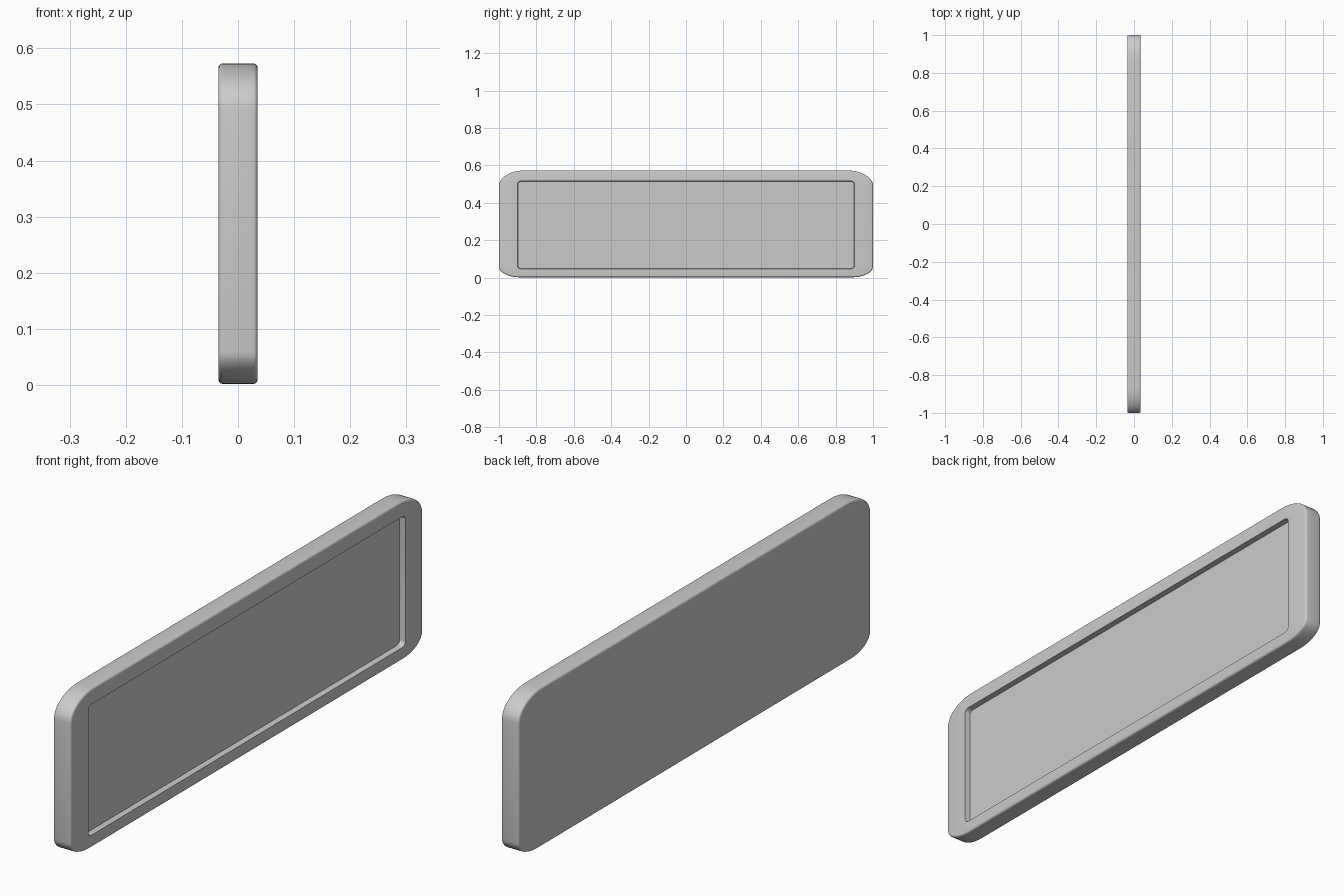
import bpy, bmesh
from math import sin, cos, pi, radians

if "Cube" in bpy.data.objects:
    bpy.data.objects.remove(bpy.data.objects["Cube"])

SEG = 10  # segments per rounded corner


def outline(y, z0, z1, top, bottom):
    """Rounded rectangle in the YZ plane; top/bottom are (y, z) corner radii."""
    pts = []
    corners = [(1, z1, 1, top), (-1, z1, 1, top), (-1, z0, -1, bottom), (1, z0, -1, bottom)]
    for i, (sy, z, sz, (ry, rz)) in enumerate(corners):
        for k in range(SEG + 1):
            a = (i + k / SEG) * pi / 2
            pts.append((sy * (y - ry) + ry * cos(a), z - sz * rz + rz * sin(a)))
    return pts


def outer(inset):
    return outline(1 - inset, 0.002 + inset, 0.573 - inset,
                   (0.135 - inset, 0.082 - inset), (0.11 - inset, 0.058 - inset))


def recess(inset=0.0):
    return outline(0.9 - inset, 0.047 + inset, 0.517 - inset, (0.022, 0.014), (0.022, 0.014))


# Panel section from flat back, over the rounded rim, down into the recess
HALF, R, FLOOR = 0.035, 0.008, 0.014
angles = [k * pi / 8 for k in range(5)]
sections = [(-HALF + R - R * cos(a), outer(R - R * sin(a))) for a in angles]
sections += [(HALF - R + R * sin(a), outer(R - R * cos(a))) for a in angles]
sections += [(HALF, recess()), (FLOOR, recess(0.002))]

bm = bmesh.new()
rings = [[bm.verts.new((x, y, z)) for y, z in pts] for x, pts in sections]
for a, b in zip(rings, rings[1:]):
    n = len(a)
    for i in range(n):
        j = (i + 1) % n
        bm.faces.new((a[i], a[j], b[j], b[i]))
bm.faces.new(rings[0])
bm.faces.new(rings[-1])
bmesh.ops.recalc_face_normals(bm, faces=bm.faces)

mesh = bpy.data.meshes.new("recessed_panel")
bm.to_mesh(mesh)
bm.free()
panel = bpy.data.objects.new("recessed_panel", mesh)
bpy.context.collection.objects.link(panel)
bpy.context.view_layer.objects.active = panel
panel.select_set(True)
bpy.ops.object.shade_smooth_by_angle(angle=radians(30))
